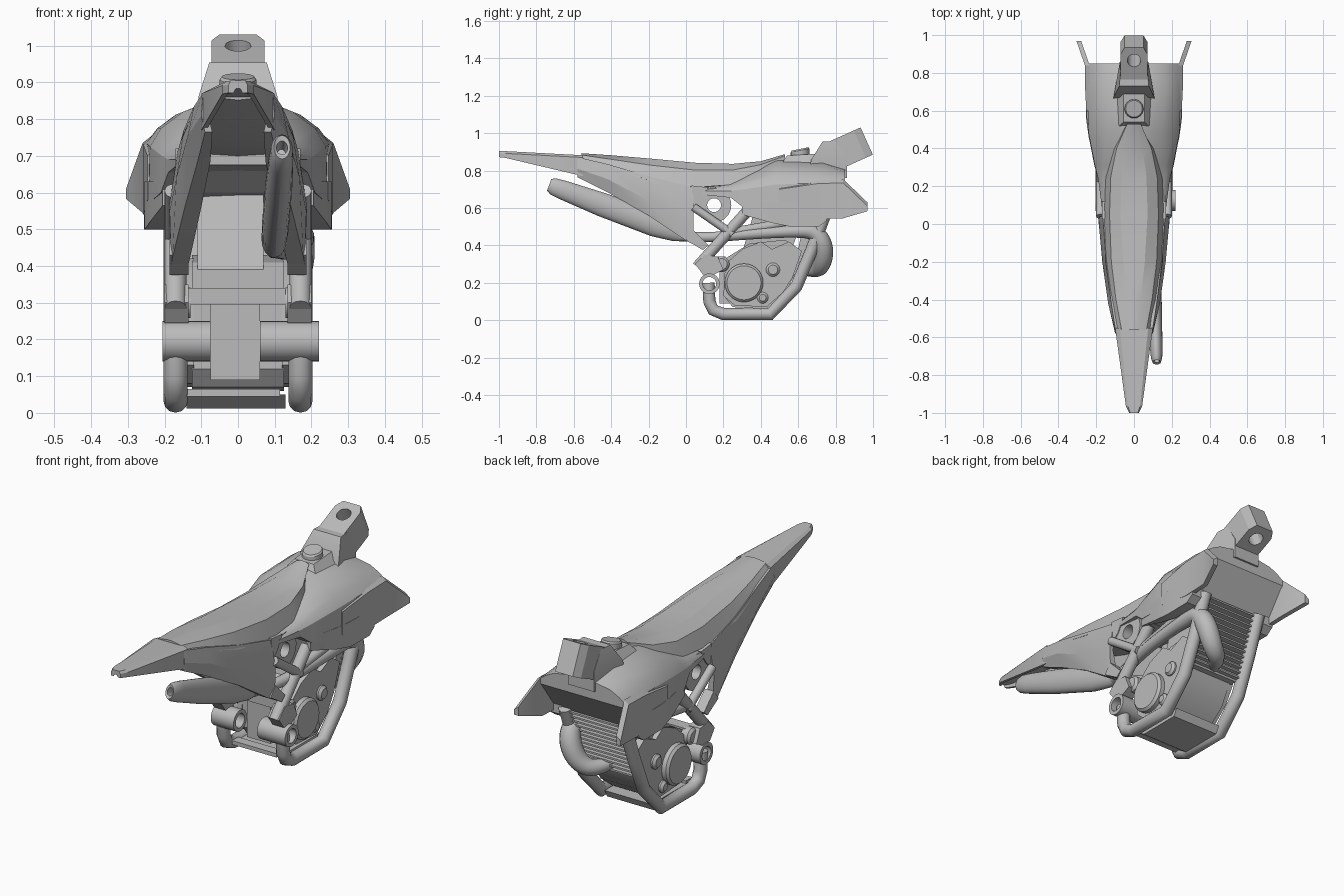
import bpy, bmesh, math
from mathutils import Vector

cube = bpy.data.objects.get("Cube")
if cube:
    bpy.data.objects.remove(cube)

GREY = (0.5, 0.5, 0.5, 1)
mat = bpy.data.materials.new("plain grey")
mat.use_nodes = True
mat.diffuse_color = GREY
mat.node_tree.nodes["Principled BSDF"].inputs["Base Color"].default_value = GREY


def smooth(ob, angle):
    bpy.ops.object.select_all(action='DESELECT')
    ob.select_set(True)
    bpy.context.view_layer.objects.active = ob
    bpy.ops.object.shade_smooth_by_angle(angle=math.radians(angle))


def skin(name, rings, closed=False):
    """Skin a list of equal-length point rings, capped unless closed into a loop."""
    bm = bmesh.new()
    vs = [[bm.verts.new(p) for p in ring] for ring in rings]
    n = len(vs[0])
    for a, b in list(zip(vs, vs[1:])) + ([(vs[-1], vs[0])] if closed else []):
        for i in range(n):
            j = (i + 1) % n
            bm.faces.new((a[i], a[j], b[j], b[i]))
    if not closed:
        bm.faces.new(vs[0])
        bm.faces.new(vs[-1])
    bmesh.ops.recalc_face_normals(bm, faces=bm.faces)
    me = bpy.data.meshes.new(name)
    bm.to_mesh(me)
    bm.free()
    me.materials.append(mat)
    ob = bpy.data.objects.new(name, me)
    bpy.context.collection.objects.link(ob)
    smooth(ob, 24)


def body(name, stations):
    """Symmetric loft along y; each station is (y, half section from top to bottom)."""
    rings = []
    for y, half in stations:
        other = [(-x, z) for x, z in reversed(half) if x > 0]
        rings.append([(x, y, z) for x, z in half + other])
    skin(name, rings)


def side_loft(name, stations, s):
    """One-sided loft along y; s is +1 for left, -1 for right."""
    skin(name, [[(s * x, y, z) for x, z in sec] for y, sec in stations])


def prism(name, x0, x1, profile):
    skin(name, [[(x, y, z) for y, z in profile] for x in (x0, x1)])


def box(name, x0, x1, y0, y1, z0, z1):
    prism(name, x0, x1, [(y0, z0), (y1, z0), (y1, z1), (y0, z1)])


def circle(x, y, z, r, n=28):
    return [(x, y + r * math.cos(2 * math.pi * i / n), z + r * math.sin(2 * math.pi * i / n))
            for i in range(n)]


def disc(name, x0, x1, y, z, r, bevel=0.012):
    skin(name, [circle(x0, y, z, r), circle(x1 - math.copysign(bevel, x1), y, z, r),
                circle(x1, y, z, r - bevel)])


def sleeve(name, x0, x1, y, z, r, hole):
    skin(name, [circle(x0, y, z, r), circle(x1, y, z, r),
                circle(x1, y, z, hole), circle(x0, y, z, hole)], closed=True)


def tube(name, pts, r, radii=None, curved=False):
    cu = bpy.data.curves.new(name, 'CURVE')
    cu.dimensions = '3D'
    cu.bevel_depth = r
    cu.bevel_resolution = 4
    cu.use_fill_caps = True
    sp = cu.splines.new('NURBS' if curved else 'POLY')
    sp.points.add(len(pts) - 1)
    for i, (pt, p) in enumerate(zip(sp.points, pts)):
        pt.co = (*p, 1)
        pt.radius = radii[i] if radii else 1
    if curved:
        sp.order_u = 3
        sp.use_endpoint_u = True
        sp.resolution_u = 6
    ob = bpy.data.objects.new(name, cu)
    bpy.context.collection.objects.link(ob)
    cu.materials.append(mat)
    bpy.ops.object.select_all(action='DESELECT')
    ob.select_set(True)
    bpy.context.view_layer.objects.active = ob
    bpy.ops.object.convert(target='MESH')
    smooth(bpy.context.object, 50)


# Rear fender: hollow tapering channel
body("rear_fender", [(y, [(0, t), (w * .75, t), (w, t - .012), (w, b), (w - .014, b),
                          (w - .02, t - .022), (0, t - .022)])
                     for y, w, t, b in [(-1, .026, .905, .872), (-.965, .043, .904, .868),
                                        (-.55, .1, .882, .77)]])

# Seat: narrow flat crown with sloping flanks
body("seat", [(y, [(0, t), (c, t), ((c + w) / 2 + .015, t - (t - b) * .3), (w, b), (0, b - .01)])
              for y, c, w, t, b in [(-.56, .012, .09, .893, .862), (-.4, .036, .125, .882, .81),
                                    (-.2, .057, .153, .865, .75), (.05, .072, .157, .842, .71),
                                    (.25, .066, .15, .836, .725), (.4, .045, .11, .85, .79),
                                    (.53, .012, .03, .888, .86)]])

# Tank with rounded shoulders and a front plate raked back at its lower edge
body("tank", [
    (.05, [(0, .71), (.1, .71), (.15, .7), (.16, .695), (.165, .69), (.165, .675), (0, .675)]),
    (.24, [(0, .76), (.12, .74), (.165, .72), (.18, .705), (.19, .69), (.19, .655), (0, .66)]),
    (.31, [(0, .79), (.11, .77), (.165, .745), (.19, .725), (.207, .7), (.21, .6), (0, .6)]),
    (.48, [(0, .86), (.07, .85), (.15, .82), (.21, .775), (.24, .725), (.243, .57), (0, .58)]),
    (.73, [(0, .86), (.1, .84), (.17, .812), (.22, .775), (.25, .735), (.255, .55), (0, .55)]),
    (.85, [(0, .82), (.1, .8), (.16, .79), (.21, .765), (.25, .735), (.25, .715), (0, .715)])])

# Filler neck and cap
skin("filler_base", [[(-a, b, z), (a, b, z), (a, .69, z + .01), (-a, .69, z + .01)]
                     for a, b, z in [(.1, .5, .82), (.055, .54, .88)]])
skin("fuel_cap", [[(r * math.cos(k * math.pi / 12), .61 + r * math.sin(k * math.pi / 12),
                    z + .2 * r * math.sin(k * math.pi / 12)) for k in range(24)]
                  for r, z in [(.05, .87), (.05, .908), (.044, .916)]])

# Neck joining the tank to the steering head
skin("head_neck", [[(-w, a, z), (w, a, z), (v, b, z), (-v, b, z)]
                   for w, v, a, b, z in [(.112, .075, .65, .86, .76), (.108, .075, .67, .86, .86),
                                         (.078, .072, .73, .8, .955)]])

# Steering head: faceted block with a raked bore
fwd, axis, mid = Vector((0, .91, .41)), Vector((0, -.41, .91)), Vector((0, .866, .913))
corners = [(.05, .11), (.072, .07), (.072, -.11), (-.072, -.11), (-.072, .07), (-.05, .11)]
outer = []
for (u0, v0), (u1, v1) in zip(corners, corners[1:] + corners[:1]):
    outer += [(u0 + (u1 - u0) * k / 4, v0 + (v1 - v0) * k / 4) for k in range(4)]
bore = []
for u, v in outer:
    a = math.atan2(v - .035, u)
    bore.append((.036 * math.cos(a), .035 + .036 * math.sin(a)))
skin("steering_head", [[mid + Vector((u, 0, 0)) + fwd * v + axis * h for u, v in pts]
                       for pts, h in [(outer, -.08), (outer, .08), (bore, .08), (bore, -.08)]],
     closed=True)

# Paired parts
for s, side in ((1, "left"), (-1, "right")):
    # Side panel: sheet spreading outward toward the frame, folded inward at its lower edge
    side_loft(side + "_side_panel",
              [(y, [(xt, zt), (xm, zm), (xb, zb), (xi, zb), (xm - .02, zm), (xt - .03, zt)])
               for y, xt, zt, xm, zm, xb, xi, zb in [
                   (-.58, .095, .872, .1, .81, .09, .07, .765),
                   (-.42, .12, .835, .137, .755, .11, .075, .685),
                   (-.2, .148, .77, .168, .64, .145, .1, .56),
                   (.0, .162, .72, .186, .55, .178, .13, .425),
                   (.04, .165, .71, .188, .56, .182, .135, .405)]], s)
    prism(side + "_panel_foot", s * .135, s * .187, [(0, .43), (.09, .375), (.12, .4), (.04, .48)])
    prism(side + "_panel_tab", s * .145, s * .17, [(.03, .72), (.12, .71), (.08, .64), (.04, .6)])

    # Shroud wing flaring out at its front tip
    side_loft(side + "_shroud_wing",
              [(y, [(a, t), (b, t - .02), (b, l), (a, l)])
               for y, a, b, t, l in [(.5, .22, .247, .72, .58), (.7, .235, .258, .75, .54),
                                     (.84, .235, .26, .755, .545), (.97, .28, .305, .63, .583)]], s)
    # Lower radiator pod, widening forward
    side_loft(side + "_radiator_pod",
              [(y, [(.17, .63), (b, .63), (b, l), (.2, l)])
               for y, b, l in [(.3, .205, .565), (.46, .24, .52), (.56, .254, .5),
                               (.71, .256, .5), (.75, .256, .53)]], s)

    # Frame cradle, struts, brackets and upper mount
    tube(side + "_cradle", [(s * .17, y, z) for y, z in
                            [(.12, .2), (.125, .1), (.145, .055), (.2, .033), (.45, .032),
                             (.59, .18), (.67, .37), (.745, .57)]], .033)
    tube(side + "_main_strut", [(s * .17, .06, .285), (s * .17, .32, .575)], .03)
    tube(side + "_cross_strut", [(s * .178, .04, .605), (s * .178, .25, .46)], .022)
    tube(side + "_upper_rail", [(s * .16, .24, .47), (s * .165, .42, .5), (s * .17, .73, .56)], .025)
    prism(side + "_pivot_bracket", s * .135, s * .2,
          [(.05, .3), (.1, .35), (.17, .34), (.2, .27), (.15, .245), (.09, .245)])
    sleeve(side + "_upper_mount", s * .115, s * .165, .15, .615, .092, .037)

    # Engine covers and bosses
    prism(side + "_engine_cover", s * .12, s * .15,
          [(.2, .13), (.26, .08), (.43, .07), (.52, .15), (.57, .23), (.62, .37), (.55, .42),
           (.46, .38), (.4, .42), (.3, .38), (.21, .3)])
    disc(side + "_clutch_cover", s * .14, s * .185, .31, .2, .103)
    disc(side + "_pump_cover", s * .14, s * .17, .465, .27, .037)
    disc(side + "_lower_boss", s * .13, s * .17, .41, .12, .03)
    disc(side + "_rear_boss", s * .13, s * .18, .19, .3, .042)

# Swingarm pivot sleeves either side of the gearbox
sleeve("left_swingarm_pivot", .06, .22, .125, .195, .055, .036)
sleeve("right_swingarm_pivot", -.205, -.075, .125, .195, .055, .036)

# Engine block, cylinder and rear casing
prism("crankcase", -.125, .125, [(.21, .12), (.25, .07), (.43, .06), (.52, .13), (.57, .22),
                                 (.63, .36), (.53, .43), (.34, .41), (.21, .33)])
prism("cylinder", -.11, .07, [(.3, .36), (.55, .34), (.64, .58), (.37, .6)])
box("gearbox_tail", -.075, .06, .18, .24, .09, .295)
box("rear_crossmember", -.14, .13, .15, .21, .295, .34)
prism("skid_plate", -.14, .13, [(.17, .05), (.23, .012), (.46, .012), (.48, .05)])
box("skid_step", -.14, .115, .15, .2, .045, .065)

# Radiator core and its slats between the downtubes
prism("radiator_core", -.14, .14, [(.57, .24), (.61, .24), (.72, .57), (.64, .57)])
for i in range(13):
    t = i / 12
    y, z = .615 + .115 * t, .25 + .3 * t
    box("radiator_slat", -.145, .145, y - .02, y + .02, z, z + .009)

# Header pipe wrapping round the left side
header = [(0, .6, .28), (.04, .69, .26), (.11, .73, .3), (.155, .737, .4), (.165, .69, .48),
          (.175, .56, .475), (.17, .4, .465), (.16, .26, .455), (.13, .1, .44), (.1, -.03, .45)]
tube("exhaust_header", header, .03, [1, 1.3, 1.7, 1.8, 1.5, 1.1, 1, 1, .9, .9], True)

# Oval silencer with an open end
back, rise = Vector((-.03, .937, -.35)), Vector((0, .35, .937))
start = Vector((.12, -.727, .722))
rings = []
for t, rx, rv in [(.06, .012, .018), (0, .015, .02), (-.005, .022, .034), (.02, .03, .046),
                  (.08, .033, .052), (.3, .037, .064), (.6, .037, .066), (.72, .034, .05),
                  (.79, .02, .026)]:
    rings.append([start + back * t + Vector((rx * math.cos(a), 0, 0)) + rise * (rv * math.sin(a))
                  for a in (k * math.pi / 12 for k in range(24))])
skin("silencer", rings)
